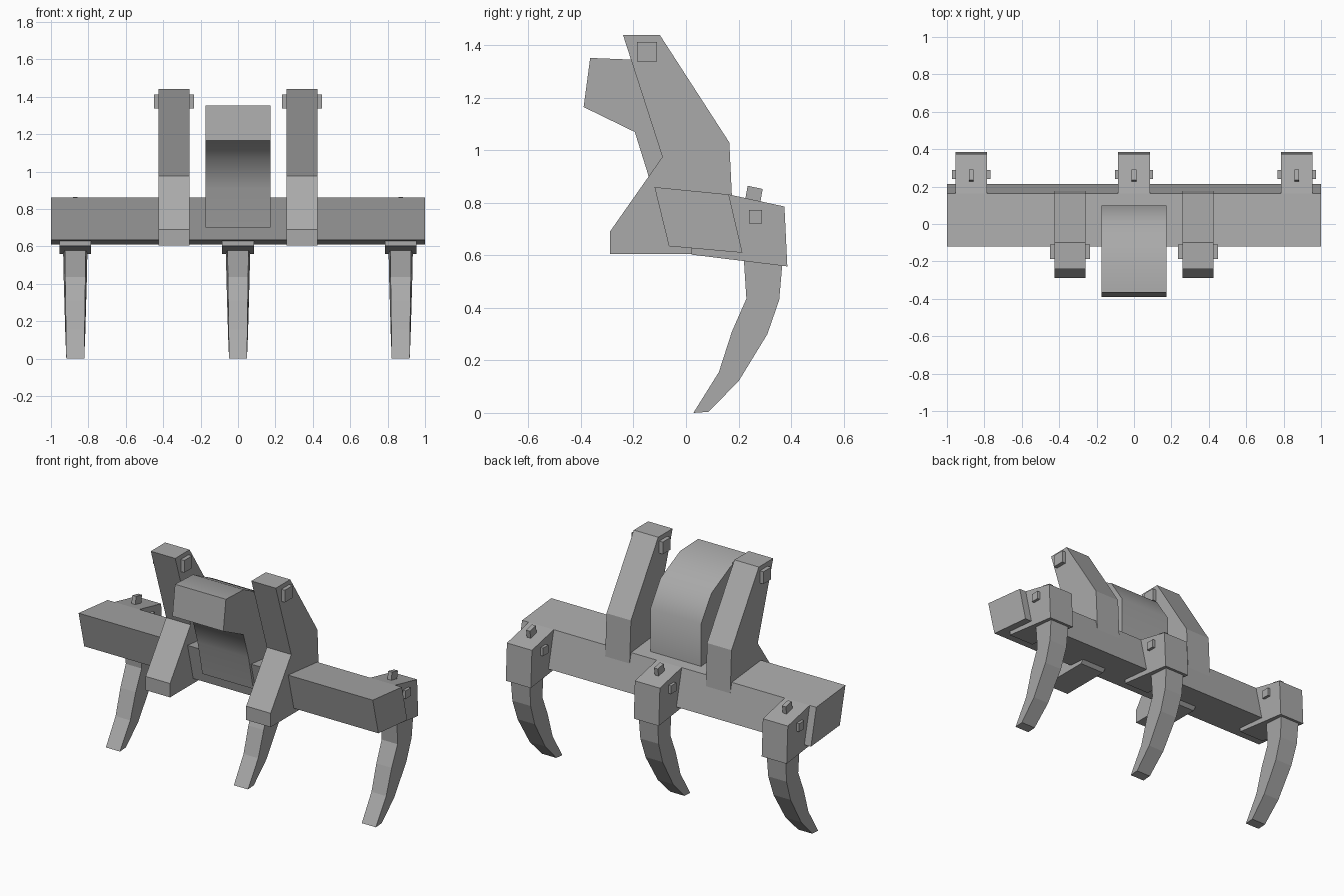
import bpy
import bmesh
import math

cube = bpy.data.objects.get("Cube")
if cube:
    bpy.data.objects.remove(cube, do_unlink=True)

steel = bpy.data.materials.new("steel_grey")
steel.use_nodes = True
grey = (0.4, 0.4, 0.4, 1)
steel.diffuse_color = grey
steel.node_tree.nodes["Principled BSDF"].inputs["Base Color"].default_value = grey


def prism(name, profile, x, half_widths):
    """Extrude a (y, z) side profile across x; one half width per point or one for all."""
    if not isinstance(half_widths, (list, tuple)):
        half_widths = [half_widths] * len(profile)
    bm = bmesh.new()
    sides = []
    for s in (-1, 1):
        sides.append([bm.verts.new((x + s * w, y, z)) for (y, z), w in zip(profile, half_widths)])
    a, b = sides
    bm.faces.new(a)
    bm.faces.new(b)
    n = len(profile)
    for i in range(n):
        j = (i + 1) % n
        bm.faces.new((a[i], a[j], b[j], b[i]))
    bmesh.ops.recalc_face_normals(bm, faces=bm.faces)
    mesh = bpy.data.meshes.new(name)
    bm.to_mesh(mesh)
    bm.free()
    mesh.materials.append(steel)
    ob = bpy.data.objects.new(name, mesh)
    bpy.context.collection.objects.link(ob)
    return ob


def rect(y0, y1, z0, z1):
    return [(y0, z0), (y1, z0), (y1, z1), (y0, z1)]


# Cross beam
prism("cross_beam", [(-0.12, 0.86), (0.163, 0.832), (0.215, 0.61), (-0.065, 0.635)], 0, 1.0)

# Pair of mounting brackets with their pins
bracket = [(-0.24, 1.44), (-0.10, 1.44), (0.165, 1.03), (0.178, 0.76),
           (0.03, 0.605), (-0.29, 0.605), (-0.29, 0.69), (-0.09, 0.975)]
for side, x in (("right", -0.342), ("left", 0.342)):
    prism("bracket_" + side, bracket, x, 0.083)
    prism("bracket_pin_" + side, rect(-0.186, -0.11, 1.338, 1.413), x, 0.107)

# Central hooked arm, rounded front and back
arm_profile = [(-0.365, 1.352), (-0.19, 1.345), (0.0, 1.25), (0.1, 1.1), (0.1, 0.8),
               (-0.06, 0.70), (-0.099, 0.70), (-0.145, 0.91), (-0.195, 1.07), (-0.39, 1.165)]
arm = prism("center_arm", arm_profile, 0, 0.173)
bpy.ops.object.select_all(action="DESELECT")
arm.select_set(True)
bpy.context.view_layer.objects.active = arm
bpy.ops.object.shade_smooth_by_angle(angle=math.radians(50))

# Three shank holders, each with a tine, a side pin and a top lug
holder = [(0.02, 0.627), (0.163, 0.832), (0.375, 0.786), (0.386, 0.558), (0.02, 0.603)]
tine_back = [(0.368, 0.58), (0.355, 0.43), (0.31, 0.30), (0.2, 0.12), (0.085, 0.004)]
tine_front = [(0.028, 0.0), (0.125, 0.155), (0.175, 0.31), (0.23, 0.435), (0.22, 0.59)]
back_widths = [0.065, 0.062, 0.058, 0.053, 0.048]
front_widths = [0.048, 0.05, 0.052, 0.054, 0.056]
lug = [(0.225, 0.81), (0.235, 0.865), (0.292, 0.853), (0.281, 0.79)]
for side, x in (("right", -0.87), ("center", 0), ("left", 0.87)):
    prism("holder_" + side, holder, x, 0.085)
    prism("tine_" + side, tine_back + tine_front, x, back_widths + front_widths)
    prism("holder_pin_" + side, rect(0.24, 0.29, 0.722, 0.772), x, 0.102)
    prism("holder_lug_" + side, lug, x, 0.013)
